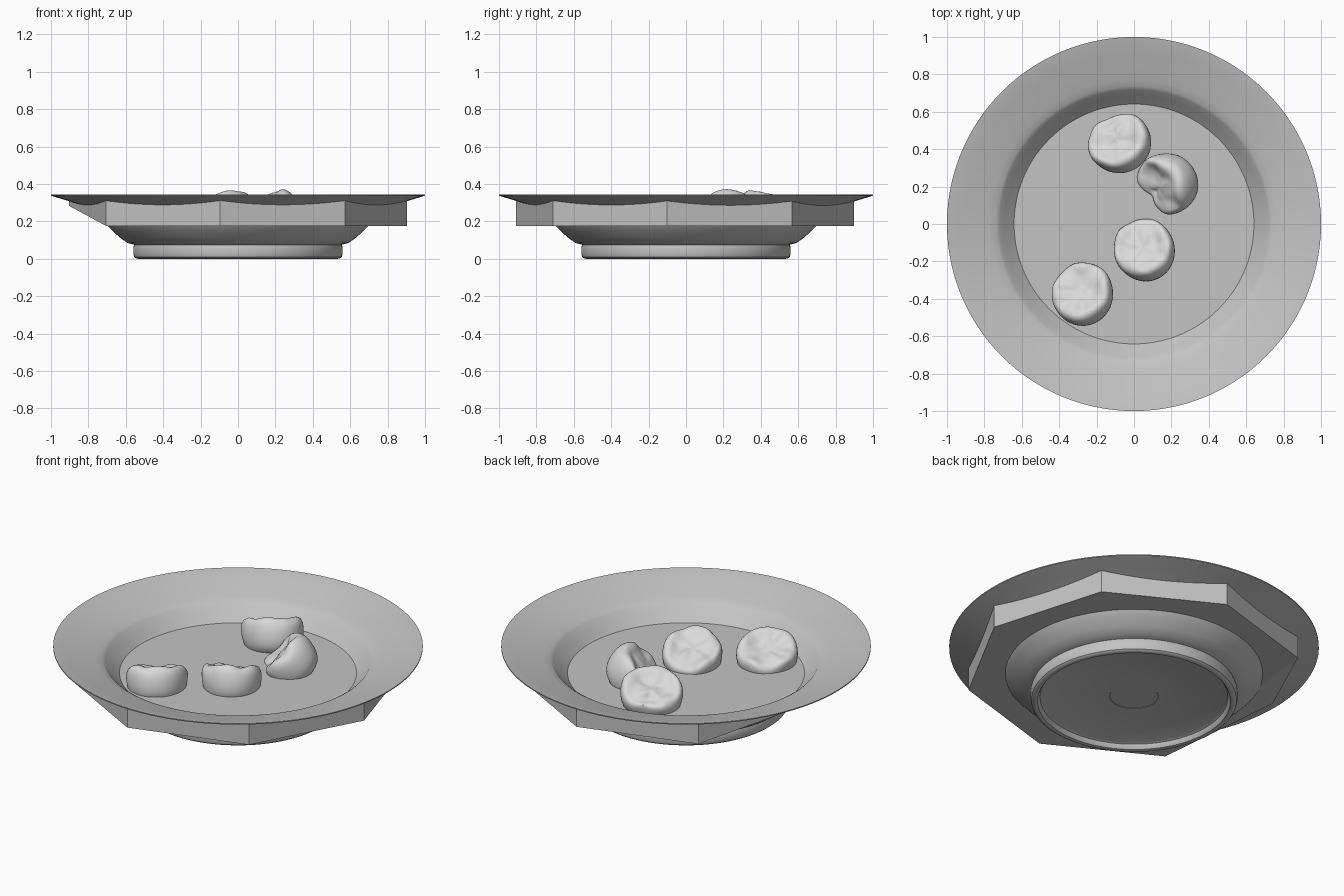
import bpy, bmesh, math
from mathutils import Vector, noise

if "Cube" in bpy.data.objects:
    bpy.data.objects.remove(bpy.data.objects["Cube"])


def material(name, c):
    m = bpy.data.materials.new(name)
    m.diffuse_color = (*c, 1)
    m.use_nodes = True
    m.node_tree.nodes["Principled BSDF"].inputs["Base Color"].default_value = m.diffuse_color
    return m


GREY = material("plate grey", (0.55, 0.55, 0.55))
PALE = material("dumpling pale grey", (0.70, 0.70, 0.70))


def finish(bm, name, mat, smooth=None):
    bmesh.ops.recalc_face_normals(bm, faces=bm.faces)
    me = bpy.data.meshes.new(name)
    bm.to_mesh(me)
    bm.free()
    ob = bpy.data.objects.new(name, me)
    bpy.context.collection.objects.link(ob)
    me.materials.append(mat)
    if smooth:
        bpy.ops.object.select_all(action='DESELECT')
        ob.select_set(True)
        bpy.context.view_layer.objects.active = ob
        bpy.ops.object.shade_smooth_by_angle(angle=math.radians(smooth))
    return ob


def lathe(profile, n, warp=lambda r, z, a: (r, z)):
    """Revolve (r, z) points; the ends at r = 0 become caps."""
    bm = bmesh.new()
    rings = []
    for r, z in profile:
        if r == 0:
            rings.append([bm.verts.new((0, 0, warp(0, z, 0)[1]))] * n)
            continue
        ring = []
        for i in range(n):
            a = 2 * math.pi * i / n
            rr, zz = warp(r, z, a)
            ring.append(bm.verts.new((rr * math.cos(a), rr * math.sin(a), zz)))
        rings.append(ring)
    for lo, hi in zip(rings, rings[1:]):
        for i in range(n):
            j = (i + 1) % n
            vs = list(dict.fromkeys((lo[i], lo[j], hi[j], hi[i])))
            bm.faces.new(vs)
    return bm


# Plate: recessed foot, bowl and wide thin rim
plate_profile = [
    (0, .036), (.13, .036), (.132, .034), (.495, .034), (.508, .028), (.515, .012),
    (.522, .003), (.532, 0), (.545, .002), (.555, .010), (.56, .026),
    (.56, .06), (.555, .075), (.565, .078), (.59, .084), (.63, .112), (.67, .148),
    (.70, .18), (.735, .235), (.77, .262), (.84, .287), (.91, .310), (.97, .328),
    (1.0, .338), (1.0, .344), (.97, .338), (.91, .321), (.84, .301), (.77, .281),
    (.735, .269), (.718, .258), (.69, .220), (.64, .18), (.60, .13), (.54, .105), (0, .10)]
finish(lathe(plate_profile, 112), "plate", GREY, 30)

# Flat floor inside the bowl
bm = bmesh.new()
bmesh.ops.create_circle(bm, cap_ends=True, segments=112, radius=.642)
for v in bm.verts:
    v.co.z = .181
floor = finish(bm, "bowl_floor", GREY)
if floor.data.polygons[0].normal.z < 0:
    floor.data.flip_normals()

# Eight-sided collar under the rim, one lower corner raised
R, BASE, RAISED = .908, .176, 6
corner = [Vector((R * math.cos(math.radians(-96 + 45 * k)),
                  R * math.sin(math.radians(-96 + 45 * k)) - .006, 0)) for k in range(8)]
foot_z = [.283 if k == RAISED else BASE for k in range(8)]
STEPS = 8
bm = bmesh.new()
cols = []
for k in range(8):
    for s in range(STEPS):
        t = s / STEPS
        p = corner[k].lerp(corner[(k + 1) % 8], t)
        under = .287 + (p.length - .84) * .33 + .006
        zb = foot_z[k] * (1 - t) + foot_z[(k + 1) % 8] * t
        cols.append((bm.verts.new((p.x, p.y, zb)), bm.verts.new((p.x, p.y, under))))
n = len(cols)
for i in range(n):
    (a, b), (c, d) = cols[i], cols[(i + 1) % n]
    bm.faces.new((a, c, d, b))
lo = (RAISED - 1) * STEPS
hi = (RAISED + 1) * STEPS
bm.faces.new([cols[i % n][0] for i in range(hi, lo + n + 1)])
bm.faces.new([cols[i][0] for i in range(lo, hi + 1)])
finish(bm, "octagonal_collar", GREY)


# Dumplings: squat cups with a crumpled top, leaning over; notch bites into the lip
def dumpling(name, x, y, z, lean, azimuth, seed, notch=0, notch_at=0):
    def warp(r, h, a):
        top = max(0, min(1, (h + .04) / .06))
        da = math.remainder(a - math.radians(notch_at), 2 * math.pi)
        bite = notch * math.exp(-(da / .5) ** 2) * max(0, min(1, (h + .12) / .12))
        wob = 1 + .025 * math.sin(2 * a + seed) + .02 * math.sin(5 * a + 2 * seed) * top
        p = Vector((r * math.cos(a), r * math.sin(a), seed))
        crumple = .022 * noise.noise(p * 11) + .010 * noise.noise(p * 23)
        return r * wob * (1 - bite), h + crumple * top

    profile = [(0, -.17), (.10, -.165), (.140, -.13), (.160, -.08), (.168, -.03),
               (.167, .005), (.155, .030), (.135, .036), (.11, .030), (.085, .024),
               (.06, .024), (.03, .024), (0, .024)]
    ob = finish(lathe(profile, 36, warp), name, PALE, 80)
    az = math.radians(azimuth)
    axis = Vector((math.sin(lean) * math.cos(az), math.sin(lean) * math.sin(az), math.cos(lean)))
    ob.rotation_euler = Vector((0, 0, 1)).rotation_difference(axis).to_euler()
    ob.location = (x, y, z)
    sub = ob.modifiers.new("soften", 'SUBSURF')
    sub.levels = sub.render_levels = 1


rad = math.radians
dumpling("dumpling_back", -.085, .447, .27, rad(29), 125, 1.0, .14, 112)
dumpling("dumpling_leaning", .155, .205, .243, rad(46), 205, 2.3, .38, 222)
dumpling("dumpling_middle", .05, -.128, .248, rad(25), 120, 3.9)
dumpling("dumpling_front", -.28, -.365, .248, rad(25), 122, 5.2)
